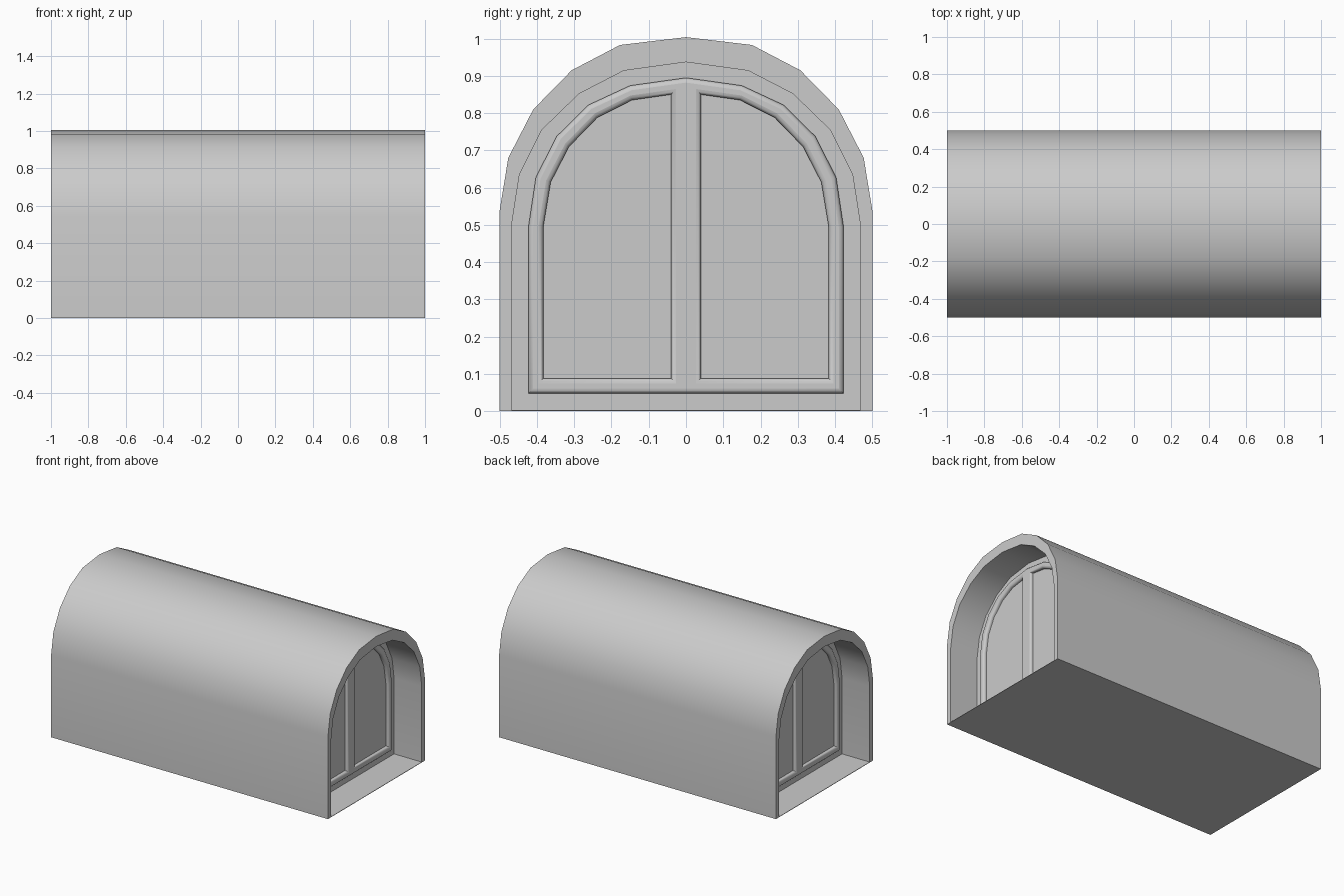
import bpy, bmesh, math

if "Cube" in bpy.data.objects:
    bpy.data.objects.remove(bpy.data.objects["Cube"])

# Half profiles (y, z) from wall foot to apex
OUTER = [(.5, 0), (.5, .54), (.477, .68), (.41, .81), (.307, .915), (.177, .983), (0, 1.004)]
RECESS = [(.468, .003), (.468, .5), (.447, .635), (.387, .755), (.287, .852), (.167, .914), (0, .937)]
FRAME = [(.423, .048), (.423, .495), (.403, .628), (.347, .738), (.262, .822), (.15, .874), (0, .895)]
PANE = [(.04, .088), (.383, .088), (.383, .495), (.363, .615), (.314, .71),
        (.238, .788), (.145, .835), (.04, .85)]
DEPTH = .2


def mirrored(half):
    return half + [(-y, z) for y, z in reversed(half) if y > 0]


def smooth(obj):
    bpy.ops.object.select_all(action='DESELECT')
    obj.select_set(True)
    bpy.context.view_layer.objects.active = obj
    bpy.ops.object.shade_smooth_by_angle(angle=math.radians(35))


# Vaulted hall: rings lofted along x, folding inward at both ends
bm = bmesh.new()
stations = [(RECESS, -1 + DEPTH), (RECESS, -1), (OUTER, -1),
            (OUTER, 1), (RECESS, 1), (RECESS, 1 - DEPTH)]
rings = [[bm.verts.new((x, y, z)) for y, z in mirrored(p)] for p, x in stations]
for a, b in zip(rings, rings[1:]):
    for i in range(len(a)):
        j = (i + 1) % len(a)
        bm.faces.new((a[i], a[j], b[j], b[i]))
bm.faces.new(rings[0])
bm.faces.new(rings[-1])
bmesh.ops.recalc_face_normals(bm, faces=bm.faces)
mesh = bpy.data.meshes.new("vaulted_hall")
bm.to_mesh(mesh)
bm.free()
hall = bpy.data.objects.new("vaulted_hall", mesh)
bpy.context.collection.objects.link(hall)
smooth(hall)


# Rounded arched window frame with a central mullion, one at each end
def window_frame(name, side):
    curve = bpy.data.curves.new(name, 'CURVE')
    curve.dimensions = '2D'
    curve.fill_mode = 'FRONT'
    curve.bevel_depth = .013
    curve.bevel_resolution = 2
    curve.offset = -.013
    curve.extrude = .006
    for loop in (mirrored(FRAME), PANE, [(-y, z) for y, z in PANE]):
        spline = curve.splines.new('POLY')
        spline.points.add(len(loop) - 1)
        for p, (y, z) in zip(spline.points, loop):
            p.co = (y, z, 0, 1)
        spline.use_cyclic_u = True
    obj = bpy.data.objects.new(name, curve)
    bpy.context.collection.objects.link(obj)
    obj.location.x = side * (1 - DEPTH + .002)
    obj.rotation_euler = (math.pi / 2, 0, side * math.pi / 2)
    bpy.ops.object.select_all(action='DESELECT')
    obj.select_set(True)
    bpy.context.view_layer.objects.active = obj
    bpy.ops.object.convert(target='MESH')
    smooth(bpy.context.view_layer.objects.active)


window_frame("right_window_frame", 1)
window_frame("left_window_frame", -1)
